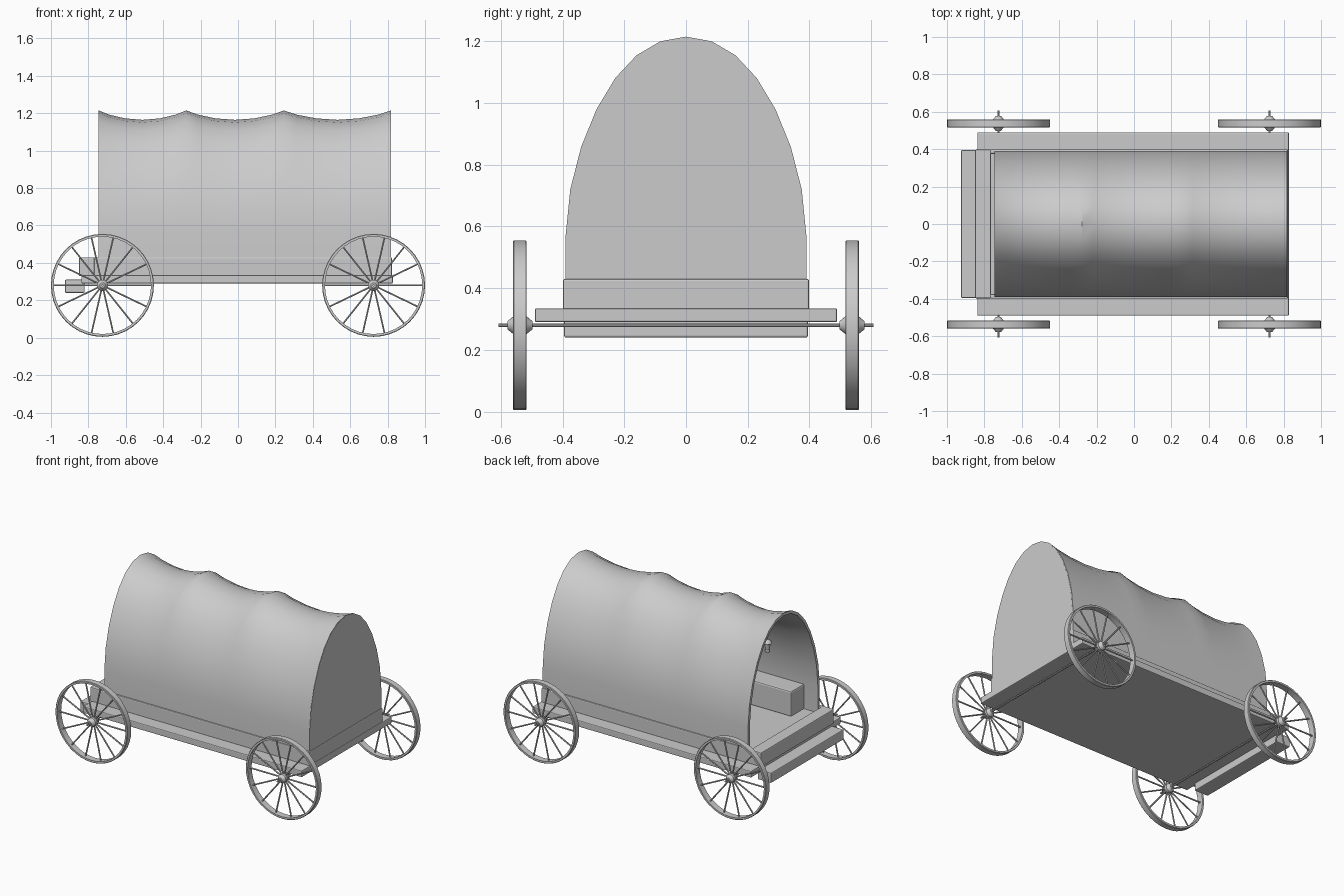
import bpy, bmesh, math
from mathutils import Matrix, Vector

if "Cube" in bpy.data.objects:
    bpy.data.objects.remove(bpy.data.objects["Cube"])


def make(name, bm, angle=None):
    bmesh.ops.recalc_face_normals(bm, faces=bm.faces)
    me = bpy.data.meshes.new(name)
    bm.to_mesh(me)
    bm.free()
    ob = bpy.data.objects.new(name, me)
    bpy.context.collection.objects.link(ob)
    if angle:
        bpy.ops.object.select_all(action='DESELECT')
        ob.select_set(True)
        bpy.context.view_layer.objects.active = ob
        bpy.ops.object.shade_smooth_by_angle(angle=math.radians(angle))
    return ob


def box(name, x0, x1, y0, y1, z0, z1, bevel=0.006):
    bm = bmesh.new()
    bmesh.ops.create_cube(bm, size=1)
    for v in bm.verts:
        v.co = ((x0 + x1) / 2 + v.co.x * (x1 - x0), (y0 + y1) / 2 + v.co.y * (y1 - y0),
                (z0 + z1) / 2 + v.co.z * (z1 - z0))
    if bevel:
        bmesh.ops.bevel(bm, geom=bm.edges[:], offset=bevel, segments=2, profile=0.5, affect='EDGES')
    return make(name, bm)


def lathe(bm, profile, n, matrix, closed=False):
    """Spin (radius, height) points around local z."""
    rings = [[bm.verts.new(matrix @ Vector((r * math.cos(k * math.tau / n), r * math.sin(k * math.tau / n), h)))
              for k in range(n)] for r, h in profile]
    pairs = list(zip(rings, rings[1:]))
    if closed:
        pairs.append((rings[-1], rings[0]))
    else:
        bm.faces.new(rings[0])
        bm.faces.new(rings[-1])
    for a, b in pairs:
        for k in range(n):
            bm.faces.new((a[k], a[(k + 1) % n], b[(k + 1) % n], b[k]))


# wagon bed, front step and low box sides
box("bed", -0.838, 0.828, -0.49, 0.49, 0.29, 0.335)
box("front_step", -0.925, -0.82, -0.395, 0.395, 0.24, 0.31)
box("front_board", -0.85, -0.765, -0.397, 0.397, 0.33, 0.43)
box("floor", -0.77, 0.81, -0.38, 0.38, 0.33, 0.385, 0)
box("tail_board", 0.80, 0.823, -0.397, 0.397, 0.33, 0.43)
for s, side in ((-1, "right"), (1, "left")):
    y = sorted((s * 0.375, s * 0.399))
    box("side_board_" + side, -0.77, 0.823, *y, 0.33, 0.43)
    y = sorted((s * 0.23, s * 0.376))
    box("bench_" + side, -0.64, 0.79, *y, 0.38, 0.555, 0.01)

# canvas cover: arch profile swept along x with sagging ridge between hoops
half = [(0.39, 0.36), (0.39, 0.57), (0.375, 0.72), (0.34, 0.857), (0.29, 0.98),
        (0.23, 1.08), (0.16, 1.155), (0.083, 1.2)]
arch = [(-y, z) for y, z in half] + [(0, 1.215)] + [(y, z) for y, z in reversed(half)]
hoops = [-0.745, -0.277, 0.245, 0.818]
stations = []
for a, b in zip(hoops, hoops[1:]):
    stations += [(a + (b - a) * t, 0.05 * math.sin(math.pi * t) ** 0.8) for t in (0, 0.12, 0.3, 0.5, 0.7, 0.88)]
stations.append((hoops[-1], 0))


def cover_rows(bm, inset):
    return [[bm.verts.new((x, y * (1 - inset / 0.39),
                           z - (dip + inset) * max(0, (z - 0.57) / 0.645))) for y, z in arch]
            for x, dip in stations]


bm = bmesh.new()
outer, inner = cover_rows(bm, 0), cover_rows(bm, 0.02)
for rows in (outer, inner):
    for a, b in zip(rows, rows[1:]):
        for k in range(len(arch) - 1):
            bm.faces.new((a[k], a[k + 1], b[k + 1], b[k]))
for k in range(len(arch) - 1):
    for i in (0, -1):
        bm.faces.new((outer[i][k], outer[i][k + 1], inner[i][k + 1], inner[i][k]))
for k in (0, -1):
    for i in range(len(stations) - 1):
        bm.faces.new((outer[i][k], outer[i + 1][k], inner[i + 1][k], inner[i][k]))
make("canvas_cover", bm, 40)

# closed canvas at the rear end
bm = bmesh.new()
ends = [[bm.verts.new((x, y * 0.99, z - 0.004)) for y, z in arch] for x in (0.805, 0.819)]
for e in ends:
    bm.faces.new(e)
for k in range(len(arch)):
    j = (k + 1) % len(arch)
    bm.faces.new((ends[0][k], ends[0][j], ends[1][j], ends[1][k]))
make("rear_canvas", bm)

# hanging lantern
bm = bmesh.new()
M = Matrix.Translation((-0.62, 0, 0))
lathe(bm, [(0.017, 0.915), (0.017, 0.925), (0.014, 0.93), (0.02, 0.97), (0.03, 0.975), (0.026, 0.985), (0.008, 1.0)], 12, M)
lathe(bm, [(0.004, 0.99), (0.004, 1.17)], 6, M)
make("lantern", bm, 30)

# axles and spoked wheels
turn = Matrix.Rotation(math.pi / 2, 4, 'X')
for x, end in ((-0.725, "front"), (0.725, "rear")):
    bm = bmesh.new()
    lathe(bm, [(0.006, -0.607), (0.006, 0.607)], 10, Matrix.Translation((x, 0, 0.28)) @ turn)
    make("axle_" + end, bm, 30)
    for y, side in ((-0.538, "right"), (0.538, "left")):
        M = Matrix.Translation((x, y, 0.28)) @ turn
        bm = bmesh.new()
        lathe(bm, [(0.26, -0.022), (0.272, -0.022), (0.275, -0.019), (0.275, 0.019), (0.272, 0.022), (0.26, 0.022)], 40, M, True)
        lathe(bm, [(0.014, -0.04), (0.02, -0.032), (0.03, -0.02), (0.03, 0.02), (0.02, 0.032), (0.014, 0.04)], 16, M)
        for k in range(14):
            S = M @ Matrix.Rotation(math.tau * k / 14, 4, 'Z') @ Matrix.Rotation(math.pi / 2, 4, 'Y')
            lathe(bm, [(0.005, 0.02), (0.005, 0.265)], 6, S)
        make("wheel_%s_%s" % (end, side), bm, 35)
